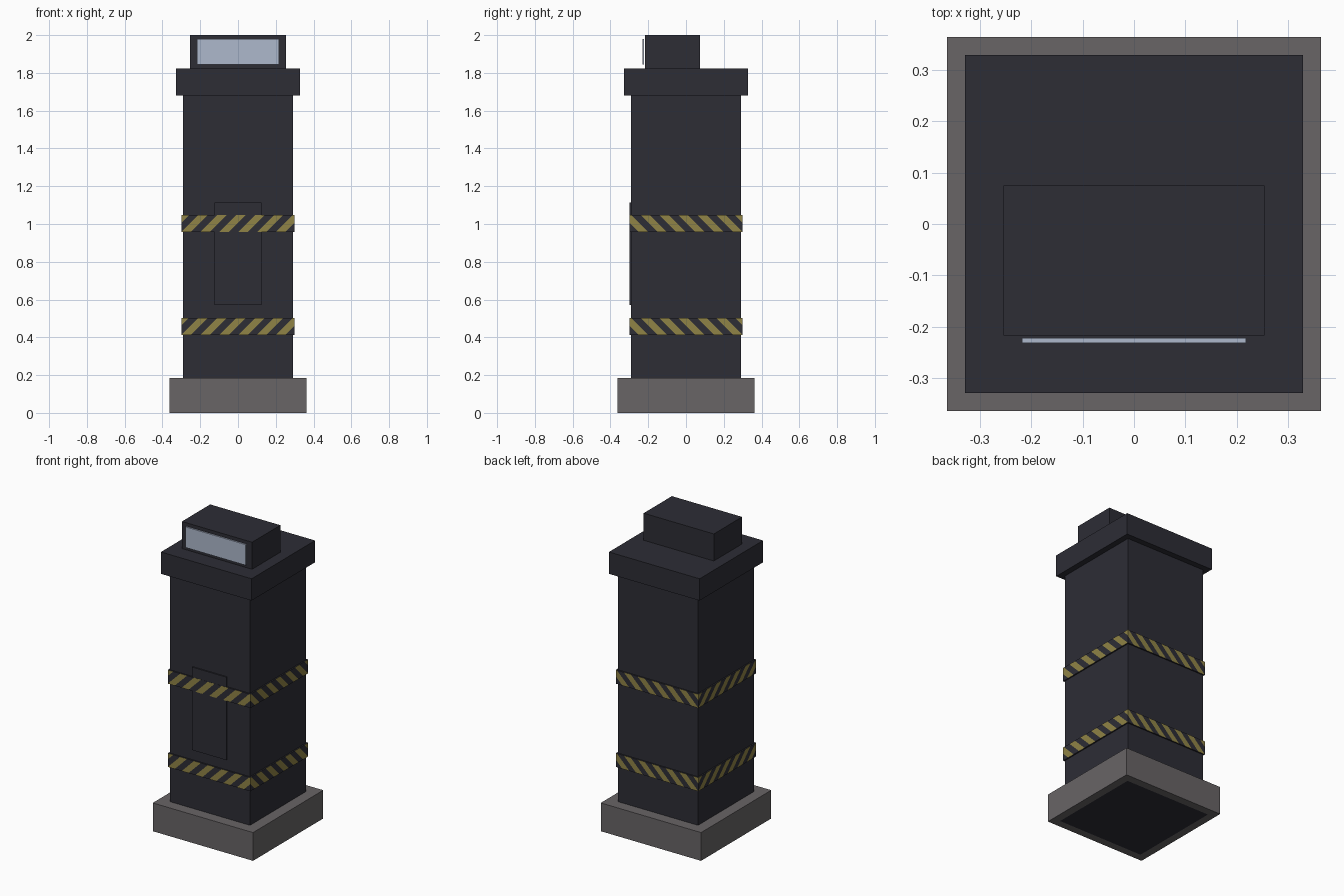
import bpy, bmesh
from mathutils import Vector

if "Cube" in bpy.data.objects:
    bpy.data.objects.remove(bpy.data.objects["Cube"])


def material(name, rgb):
    m = bpy.data.materials.new(name)
    m.diffuse_color = (*rgb, 1.0)
    m.use_nodes = True
    m.node_tree.nodes["Principled BSDF"].inputs["Base Color"].default_value = m.diffuse_color
    return m


DARK = material("dark_metal", (0.026, 0.026, 0.036))
GREY = material("grey_concrete", (0.138, 0.128, 0.133))
YELLOW = material("hazard_yellow", (0.28, 0.23, 0.061))
GLASS = material("pale_glass", (0.423, 0.479, 0.604))


def box_mesh(x, y, z):
    """bmesh box from three (min, max) ranges"""
    bm = bmesh.new()
    bmesh.ops.create_cube(bm, size=1)
    for v in bm.verts:
        v.co = Vector([(a + b) / 2 + c * (b - a) for c, (a, b) in zip(v.co, (x, y, z))])
    bm.normal_update()
    return bm


def finish(name, bm, *mats):
    me = bpy.data.meshes.new(name)
    bm.to_mesh(me)
    bm.free()
    for m in mats:
        me.materials.append(m)
    ob = bpy.data.objects.new(name, me)
    bpy.context.collection.objects.link(ob)
    return ob


def box(name, x, y, z, mat):
    return finish(name, box_mesh(x, y, z), mat)


def sym(r):
    return (-r, r)


# Foot: square block, with the column's footprint showing on its underside
bm = box_mesh(sym(0.363), sym(0.363), (0, 0.185))
under = [f for f in bm.faces if f.normal.z < -0.9]
bmesh.ops.inset_region(bm, faces=under, thickness=0.073)
under[0].material_index = 1
finish("foot", bm, GREY, DARK)

# Column, cap and head
box("column", sym(0.29), sym(0.29), (0.1, 1.70), DARK)
box("cap", sym(0.328), sym(0.328), (1.68, 1.823), DARK)
box("head", sym(0.254), (-0.217, 0.075), (1.81, 2.0), DARK)
box("screen", sym(0.218), (-0.2315, -0.222), (1.845, 1.98), GLASS)
box("door_panel", sym(0.125), (-0.298, -0.288), (0.57, 1.113), DARK)

# Hazard bands: side faces cut diagonally, every other strip yellow
R, PERIOD = 0.299, 0.1


def hazard_band(name, z0, z1):
    bm = box_mesh(sym(R), sym(R), (z0, z1))

    def side_faces(axis):
        return [f for f in bm.faces if abs(f.normal[axis]) > 0.9]

    # stripes follow x - z on front and back, -y - z on the sides
    for axis, direction in ((1, Vector((1, 0, -1))), (0, Vector((0, -1, -1)))):
        start = Vector((-R, R, z0))
        for k in range(-2, 13):
            point = start + direction * (k * PERIOD / 4)
            faces = side_faces(axis)
            geom = set(faces)
            for f in faces:
                geom.update(f.edges)
                geom.update(f.verts)
            bmesh.ops.bisect_plane(bm, geom=list(geom), dist=1e-5,
                                   plane_co=point, plane_no=direction)
        for f in side_faces(axis):
            c = f.calc_center_median()
            u = (c - start).dot(direction)
            f.material_index = 1 if (u % PERIOD) < PERIOD / 2 else 0
    finish(name, bm, DARK, YELLOW)


hazard_band("lower_hazard_band", 0.413, 0.503)
hazard_band("upper_hazard_band", 0.958, 1.048)
